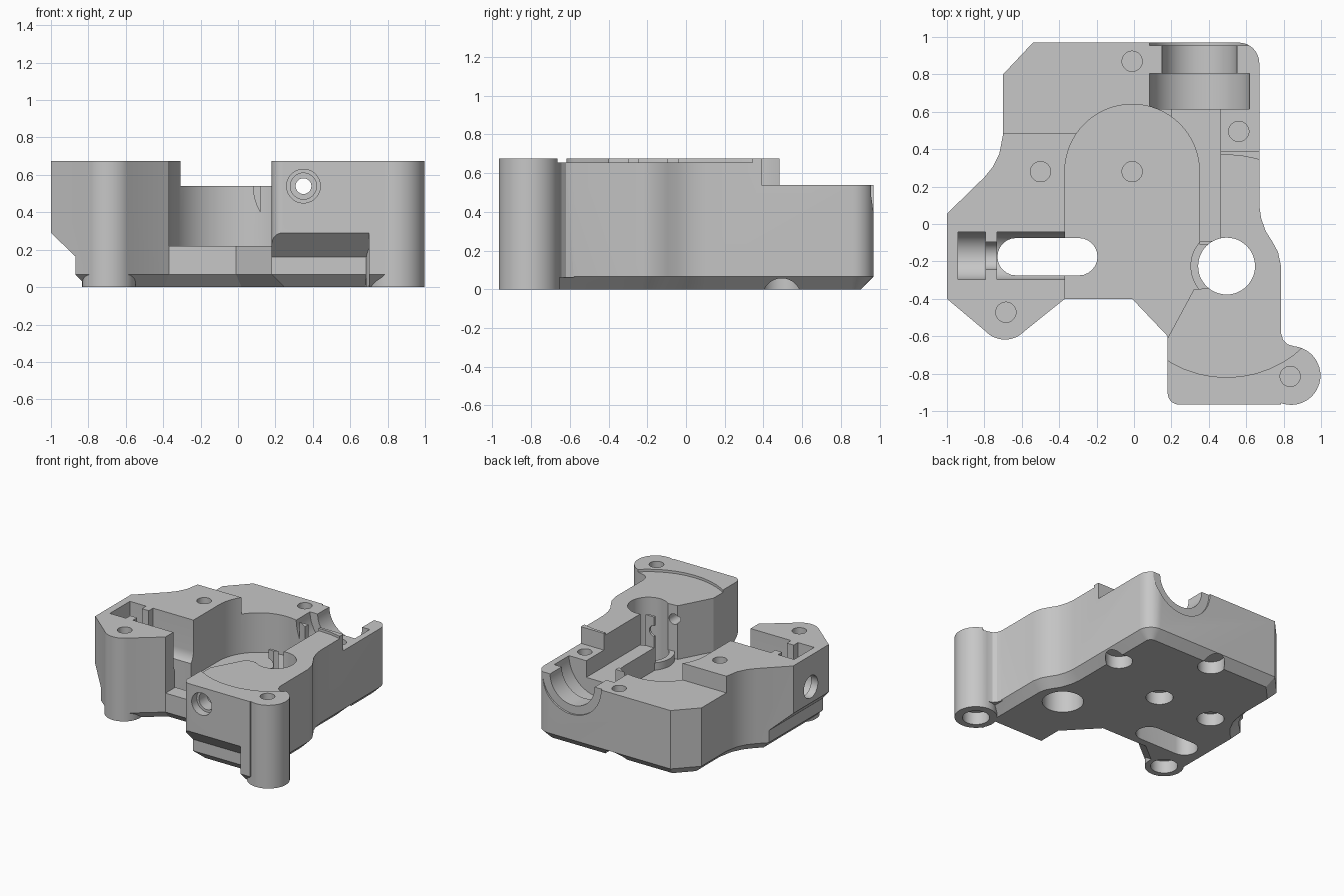
import bpy, bmesh, math
from mathutils import Vector

if "Cube" in bpy.data.objects:
    bpy.data.objects.remove(bpy.data.objects["Cube"], do_unlink=True)

metal = bpy.data.materials.new("grey metal")
metal.use_nodes = True
metal.diffuse_color = (0.57, 0.57, 0.57, 1)
metal.node_tree.nodes["Principled BSDF"].inputs["Base Color"].default_value = (0.57, 0.57, 0.57, 1)

TOP, MID, FLOOR, EDGE = 0.675, 0.54, 0.22, 0.067


def loft(name, loops, axis="z"):
    """Closed solid through equal-length 2D loops given as (points, height)."""
    def place(a, b, c):
        return {"z": (a, b, c), "y": (a, c, b), "x": (c, a, b)}[axis]
    bm = bmesh.new()
    rings = [[bm.verts.new(place(a, b, h)) for a, b in pts] for pts, h in loops]
    bm.faces.new(rings[0])
    bm.faces.new(rings[-1])
    for low, high in zip(rings, rings[1:]):
        for i in range(len(low)):
            bm.faces.new((low[i - 1], low[i], high[i], high[i - 1]))
    bmesh.ops.recalc_face_normals(bm, faces=bm.faces)
    mesh = bpy.data.meshes.new(name)
    bm.to_mesh(mesh)
    bm.free()
    ob = bpy.data.objects.new(name, mesh)
    bpy.context.collection.objects.link(ob)
    mesh.materials.append(metal)
    return ob


def prism(name, pts, low, high, axis="z"):
    return loft(name, [(pts, low), (pts, high)], axis)


def inset(pts, d):
    """Mitred inward offset of a clockwise outline."""
    out = []
    for i, p in enumerate(pts):
        p, before, after = Vector(p), Vector(pts[i - 1]), Vector(pts[(i + 1) % len(pts)])
        u, v = (p - before).normalized(), (after - p).normalized()
        n, m = Vector((u.y, -u.x)), Vector((v.y, -v.x))
        out.append(tuple(p + (n + m) * d / (1 + n.dot(m))))
    return out


def arc(cx, cy, r, start, end, n=12):
    return [(cx + r * math.cos(math.radians(start + (end - start) * i / n)),
             cy + r * math.sin(math.radians(start + (end - start) * i / n))) for i in range(n + 1)]


def cylinder(name, a, b, r, low, high, axis="z"):
    return prism(name, arc(a, b, r, 0, 352.5, 47), low, high, axis)


def box(name, x0, x1, y0, y1, z0, z1):
    return prism(name, [(x0, y0), (x1, y0), (x1, y1), (x0, y1)], z0, z1)


def combine(other, operation="DIFFERENCE"):
    mod = body.modifiers.new("combine", "BOOLEAN")
    mod.operation, mod.solver, mod.object = operation, "EXACT", other
    bpy.context.view_layer.objects.active = body
    bpy.ops.object.modifier_apply(modifier=mod.name)
    bpy.data.objects.remove(other, do_unlink=True)


# Main block with chamfered underside
outline = ([(-0.54, 0.97)] + arc(0.56, 0.86, 0.11, 90, 0, 8)
           + [(0.67, 0.1), (0.68, 0.03), (0.705, -0.04), (0.74, -0.095),
              (0.77, -0.15), (0.785, -0.22), (0.785, -0.965),
              (0.18, -0.965), (0.18, -0.6), (-0.01, -0.4), (-0.37, -0.4)]
           + arc(-0.69, -0.475, 0.142, -51, -129, 8)
           + [(-1, -0.4), (-1, 0.055), (-0.8, 0.25), (-0.755, 0.305),
              (-0.72, 0.375), (-0.7, 0.48), (-0.7, 0.8)])
body = loft("bracket_body", [(inset(outline, EDGE), 0), (outline, EDGE), (outline, TOP)])

# Rounded front corner
combine(prism("corner_cut", [(0.1, -1.1), (0.24, -1.1)] + arc(0.24, -0.905, 0.06, 270, 180, 8)
              + [(0.1, -0.905)], -0.1, 1))

# Sloped undercut below the right flank and the front
combine(prism("flank_undercut", [(-1.1, 0.39), (-1, 0.29), (-0.87, 0.165), (-0.87, EDGE),
                                 (-0.803, 0), (-0.803, -0.1), (-1.1, -0.1)], -1, 1, "y"))
combine(prism("front_undercut", [(-1.1, 0.29), (-0.965, 0.29), (-0.835, 0.16), (-0.835, EDGE),
                                 (-0.768, 0), (-0.768, -0.1), (-1.1, -0.1)], 0.1, 0.7, "x"))

# Round screw legs
combine(cylinder("front_leg", 0.84, -0.81, 0.157, 0, TOP), "UNION")
combine(prism("leg_web", [(0.77, -0.58), (0.785, -0.58), (0.797, -0.62), (0.82, -0.643),
                          (0.86, -0.655), (0.84, -0.75), (0.77, -0.75)], 0.06, TOP), "UNION")
combine(cylinder("side_leg", -0.69, -0.475, 0.143, 0, TOP), "UNION")

# Lower rear deck and shallow round recess
combine(box("rear_deck_cut", -1.2, 1.2, 0.483, 1.2, MID, 1))
combine(box("rear_side_cut", 0.2, 1.2, 0.39, 0.7, MID, 1))
combine(cylinder("round_recess", 0.495, -0.225, 0.595, TOP - 0.02, 1))

# Arched central pocket, open at the front
pocket = (arc(-0.01, 0.28, 0.36, 0, 180, 32)
          + [(-0.37, -0.7), (0.18, -0.7), (0.18, -0.61), (0.32, -0.35),
             (0.43, -0.34), (0.43, -0.11), (0.35, -0.11)])
combine(prism("pocket", pocket, FLOOR, 1))
combine(box("shaft_channel", 0.2, 0.463, -0.09, 0.65, 0.405, 1))

# Collar and bore for the vertical post
combine(cylinder("post_collar", 0.495, -0.225, 0.193, 0.1, 0.28), "UNION")
combine(cylinder("post_bore", 0.495, -0.225, 0.152, -0.1, 1))

# Half-round bearing seat and the front shaft hole, on one axis
for r, y0, y1 in ((0.268, 0.615, 0.805), (0.2, 0.8, 0.96), (0.268, 0.955, 1.1),
                  (0.09, -1.1, -0.9), (0.07, -0.91, -0.8), (0.042, -0.85, 0.63)):
    combine(cylinder("shaft_seat", 0.35, MID, r, y0, y1, "y"))


# Stepped U-shaped trough in the side block
def trough(r, x0, x1):
    z = 0.42
    pts = [(-0.17 + r, 1), (-0.17 - r, 1)] + arc(-0.17, z, r, 180, 360, 20)
    combine(prism("trough", pts, x0, x1, "x"))


trough(0.128, -0.94, -0.795)
trough(0.074, -0.8, -0.72)
trough(0.128, -0.733, -0.3)
combine(cylinder("side_hole", -0.17, 0.42, 0.09, -1.1, -0.9, "x"))

# Long slot through the floor
slot = arc(-0.63, -0.175, 0.1, 90, 270) + arc(-0.295, -0.175, 0.1, -90, 90)
combine(prism("slot", slot, -0.1, 0.6))

# Screw holes from above with wider pockets below
for x, y in ((-0.01, 0.87), (0.56, 0.495), (-0.5, 0.28), (-0.01, 0.28), (-0.685, -0.472), (0.835, -0.815)):
    combine(cylinder("screw_hole", x, y, 0.054, 0.14, 1))
    combine(cylinder("screw_pocket", x, y, 0.1, -0.1, 0.1))

bpy.ops.object.select_all(action="DESELECT")
body.select_set(True)
bpy.context.view_layer.objects.active = body
bpy.ops.object.shade_smooth_by_angle(angle=math.radians(25))
